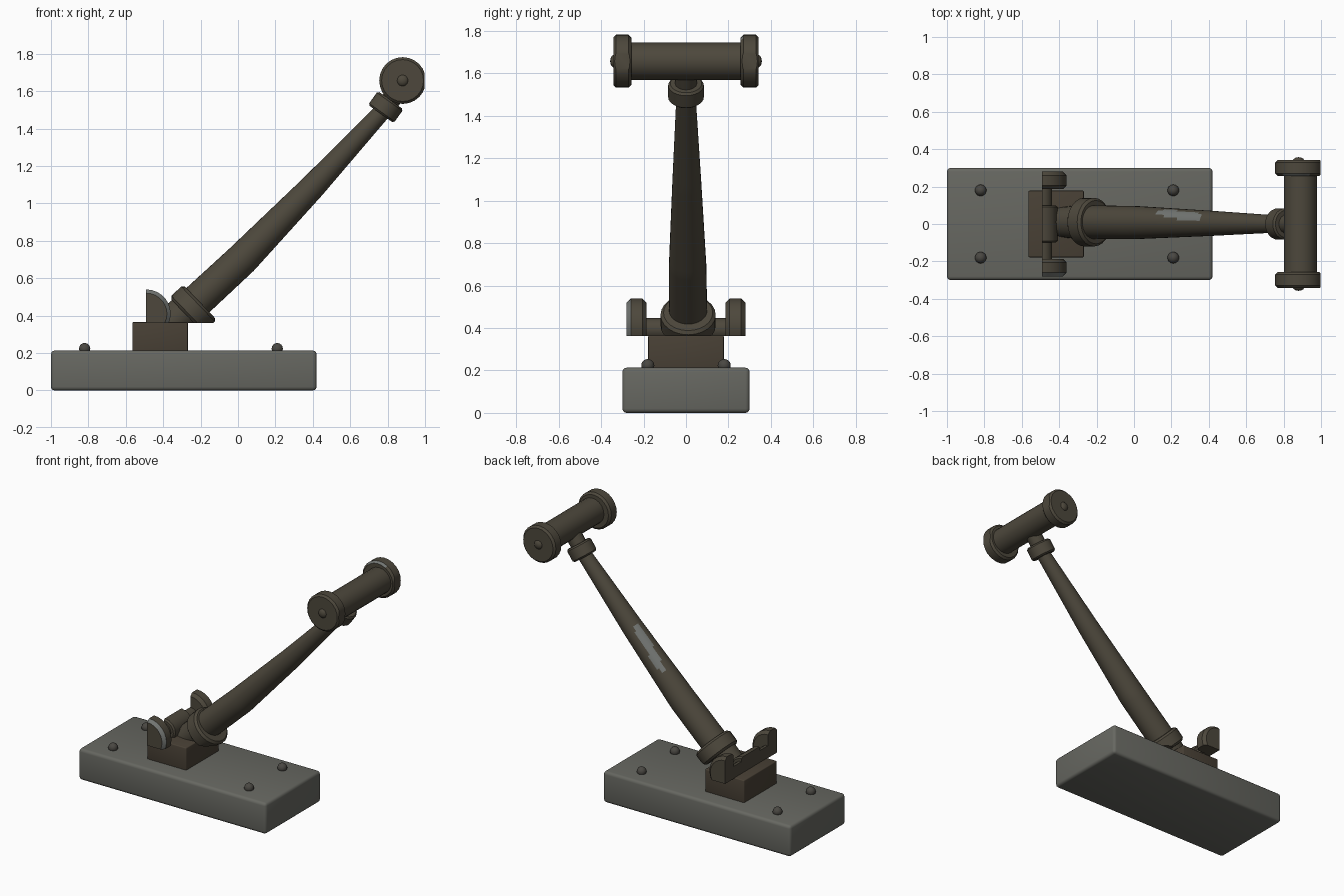
import bpy, bmesh, math
from mathutils import Vector

if "Cube" in bpy.data.objects:
    bpy.data.objects.remove(bpy.data.objects["Cube"])


def material(name, rgb):
    m = bpy.data.materials.new(name)
    m.diffuse_color = (*rgb, 1)
    m.use_nodes = True
    m.node_tree.nodes["Principled BSDF"].inputs["Base Color"].default_value = m.diffuse_color
    return m


STONE = material("grey stone", (0.135, 0.137, 0.120))
IRON = material("dark bronze", (0.074, 0.064, 0.045))
BLOCK = material("brown block", (0.066, 0.052, 0.036))
BOLT = material("bolt metal", (0.068, 0.064, 0.055))
WORN = material("worn metal", (0.17, 0.18, 0.17))


def finish(name, bm, mats, angle=35):
    bmesh.ops.recalc_face_normals(bm, faces=bm.faces[:])
    me = bpy.data.meshes.new(name)
    bm.to_mesh(me)
    bm.free()
    ob = bpy.data.objects.new(name, me)
    bpy.context.collection.objects.link(ob)
    for m in mats:
        me.materials.append(m)
    bpy.ops.object.select_all(action='DESELECT')
    ob.select_set(True)
    bpy.context.view_layer.objects.active = ob
    bpy.ops.object.shade_smooth_by_angle(angle=math.radians(angle))
    return ob


def box(name, lo, hi, mat, bevel):
    bm = bmesh.new()
    bmesh.ops.create_cube(bm, size=1)
    for v in bm.verts:
        v.co = [lo[i] + (v.co[i] + 0.5) * (hi[i] - lo[i]) for i in range(3)]
    bmesh.ops.bevel(bm, geom=bm.edges[:], offset=bevel, segments=3,
                    profile=0.5, affect='EDGES')
    return finish(name, bm, [mat])


def tube(name, rings, axis, mats, sides=24, cuts=(), worn=None, angle=35):
    """Round part from (centre, radius) rings; cuts are (point, outward normal)."""
    bm = bmesh.new()
    q = Vector(axis).to_track_quat('Z', 'Y')
    loops = []
    for c, r in rings:
        loops.append([bm.verts.new(Vector(c) + q @ Vector(
            (r * math.cos(2 * math.pi * k / sides), r * math.sin(2 * math.pi * k / sides), 0)))
            for k in range(sides)])
    for a, b in zip(loops, loops[1:]):
        for k in range(sides):
            j = (k + 1) % sides
            bm.faces.new((a[k], a[j], b[j], b[k]))
    bm.faces.new(loops[0][::-1])
    bm.faces.new(loops[-1])
    for point, normal in cuts:
        bmesh.ops.bisect_plane(bm, geom=bm.verts[:] + bm.edges[:] + bm.faces[:],
                               plane_co=point, plane_no=normal, clear_outer=True)
        bmesh.ops.holes_fill(bm, edges=[e for e in bm.edges if e.is_boundary], sides=0)
    bmesh.ops.recalc_face_normals(bm, faces=bm.faces[:])
    if worn:
        for f in bm.faces:
            if worn(f.calc_center_median(), f.normal):
                f.material_index = 1
    return finish(name, bm, mats, angle)


def collar(name, centre, axis, length, r, bevel, mats, **kw):
    """Cylinder with chamfered rims, centred on a point."""
    c, d = Vector(centre), Vector(axis).normalized()
    h = length / 2
    prof = [(-h, r - bevel), (-h + bevel, r), (h - bevel, r), (h, r - bevel)]
    return tube(name, [(c + d * s, rr) for s, rr in prof], axis, mats, **kw)


def knob(name, centre, r, mat, squash=(1, 1, 1)):
    bm = bmesh.new()
    bmesh.ops.create_uvsphere(bm, u_segments=14, v_segments=8, radius=r)
    for v in bm.verts:
        v.co = Vector([v.co[i] * squash[i] + centre[i] for i in range(3)])
    return finish(name, bm, [mat], 60)


# Base slab, bolts and mounting block
box("base", (-1, -0.30, 0), (0.42, 0.30, 0.213), STONE, 0.02)
for x in (-0.82, 0.21):
    for y in (-0.18, 0.18):
        knob("bolt", (x, y, 0.223), 0.031, BOLT)
box("mount_block", (-0.565, -0.178, 0.20), (-0.268, 0.178, 0.365), BLOCK, 0.006)

# Half wheels and half axle, cut flat at the back and at the block top
FLAT = [((-0.492, 0, 0), (-1, 0, 0)), ((0, 0, 0.362), (0, 0, -1))]
for s in (-1, 1):
    collar("half_wheel", (-0.49, s * 0.233, 0.41), (0, 1, 0), 0.094, 0.13, 0.02,
           [IRON, WORN], sides=28, cuts=FLAT,
           worn=lambda c, n: c.y < -0.26 and abs(n.y) > 0.3 and abs(n.y) < 0.9)
collar("half_axle", (-0.49, 0, 0.395), (0, 1, 0), 0.40, 0.052, 0.002, [IRON],
       sides=16, cuts=FLAT)
collar("axle_hub", (-0.49, 0, 0.395), (0, 1, 0), 0.20, 0.08, 0.01, [IRON],
       sides=16, cuts=FLAT)

# Neck and lower collar, trimmed level with the block top
LEVEL = [((0, 0, 0.362), (0, 0, -1))]
tube("neck", [((-0.44, 0.01, 0.30), 0.075), ((-0.25, 0.01, 0.45), 0.095)],
     (0.79, 0, 0.62), [IRON], sides=20, cuts=LEVEL)
collar("lower_collar", (-0.24, 0.01, 0.437), (0.72, 0, 0.69), 0.10, 0.13, 0.014,
       [IRON], sides=24, cuts=LEVEL)

# Tapered, slightly bowed arm
KEYS = [(-0.25, 0.45, 0.09), (0.02, 0.70, 0.088), (0.40, 1.09, 0.068), (0.78, 1.50, 0.045)]
arm = []
for a, b in zip(KEYS, KEYS[1:]):
    for i in range(16):
        x, z, r = [a[k] + (b[k] - a[k]) * i / 16 for k in range(3)]
        arm.append(((x, 0.01 * (0.78 - x), z), r))
arm.append(((0.78, 0, 1.50), 0.045))


def arm_worn(c, n):
    # two overlapping lobes of bare metal on the upper back side
    return n.y > 0 and any(((c.x - x) / w) ** 2 + ((c.y - y) / h) ** 2 < 1 and n.z > -0.1
                           for x, y, w, h in ((0.19, 0.058, 0.075, 0.018),
                                              (0.285, 0.040, 0.075, 0.026)))


tube("arm", arm, (0.68, 0, 0.73), [IRON, WORN], sides=32, worn=arm_worn)

# Upper collar and stub below the head
collar("upper_collar", (0.79, 0, 1.515), (0.58, 0, 0.81), 0.09, 0.084, 0.01, [IRON])
tube("head_stub", [((0.79, 0, 1.515), 0.05), ((0.89, 0, 1.655), 0.055)],
     (0.58, 0, 0.81), [IRON], sides=16)

# Head bar, end discs and centre knobs
collar("head_bar", (0.89, 0, 1.657), (0, 1, 0), 0.56, 0.088, 0.004, [IRON], sides=20)
for s in (-1, 1):
    collar("head_disc", (0.88, s * 0.30, 1.657), (0, 1, 0), 0.085, 0.125, 0.013,
           [IRON, WORN], sides=24, cuts=[((0.998, 0, 0), (1, 0, 0))],
           worn=lambda c, n: 0 < c.y < 0.275 and 0.3 < abs(n.y) < 0.9
           and abs(c.x - 0.86) < 0.07 and c.z > 1.66)
    knob("disc_knob", (0.88, s * 0.335, 1.657), 0.032, IRON, (1, 0.7, 1))
